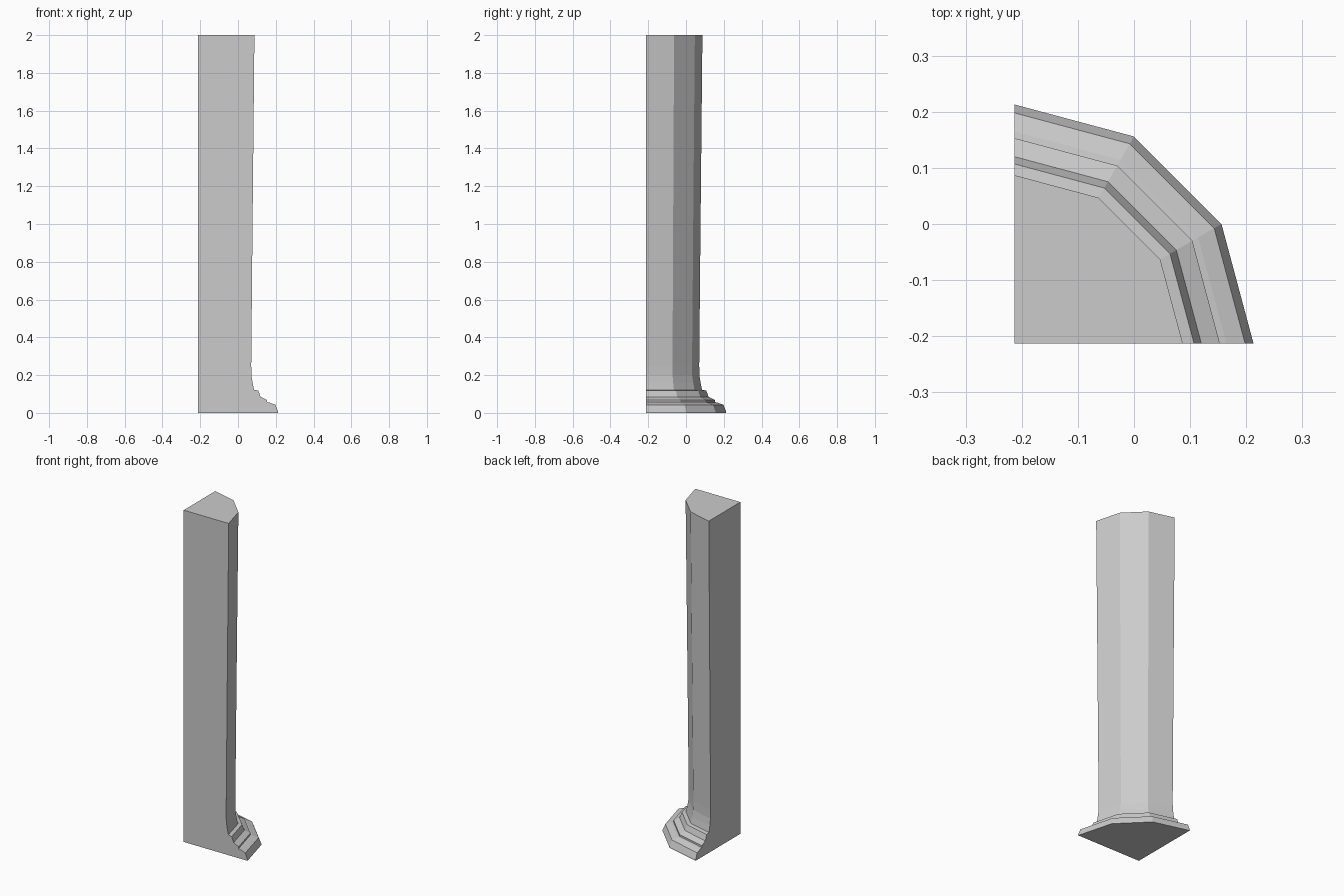
import bpy, bmesh, math

if "Cube" in bpy.data.objects:
    bpy.data.objects.remove(bpy.data.objects["Cube"])

CORNER = -0.213   # column axis sits at the back corner of the quarter
SEGMENTS = 3      # three facets over the 90 degree sweep

# outline as (radius from axis, height)
profile = [(0.426, 0.0), (0.426, 0.006), (0.411, 0.043), (0.378, 0.055),
           (0.366, 0.057), (0.366, 0.068), (0.333, 0.085), (0.320, 0.118),
           (0.298, 0.122), (0.290, 0.16), (0.284, 0.20), (0.283, 0.25),
           (0.290, 1.0), (0.300, 2.0)]

bm = bmesh.new()
columns = []
for i in range(SEGMENTS + 1):
    a = math.radians(90) * i / SEGMENTS
    columns.append([bm.verts.new((CORNER + r * math.cos(a),
                                  CORNER + r * math.sin(a), z))
                    for r, z in profile])
axis_low = bm.verts.new((CORNER, CORNER, 0))
axis_high = bm.verts.new((CORNER, CORNER, 2))

# faceted outer surface with base mouldings
for c, d in zip(columns, columns[1:]):
    for j in range(len(profile) - 1):
        bm.faces.new((c[j], d[j], d[j + 1], c[j + 1]))

# flat cut sides, bottom and top
bm.faces.new([axis_low] + columns[0] + [axis_high])
bm.faces.new([axis_low] + columns[-1] + [axis_high])
bm.faces.new([axis_low] + [c[0] for c in columns])
bm.faces.new([axis_high] + [c[-1] for c in columns])
bmesh.ops.recalc_face_normals(bm, faces=bm.faces)

mesh = bpy.data.meshes.new("quarter_column")
bm.to_mesh(mesh)
bm.free()
obj = bpy.data.objects.new("quarter_column", mesh)
bpy.context.collection.objects.link(obj)
